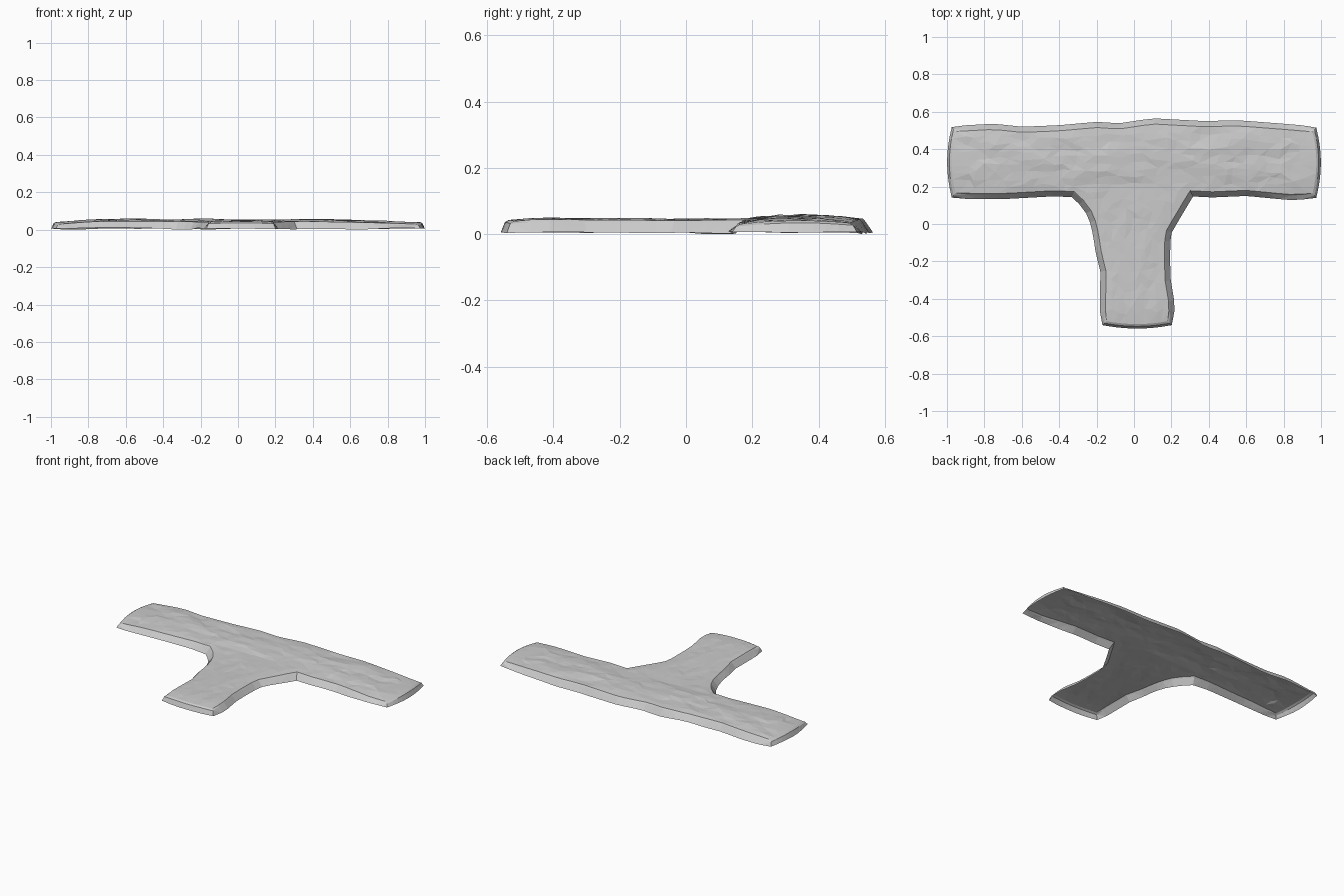
import bpy, bmesh, random
from mathutils import Vector, noise

if "Cube" in bpy.data.objects:
    bpy.data.objects.remove(bpy.data.objects["Cube"])
random.seed(4)


def span(a, b, n):
    return [a + (b - a) * i / n for i in range(n)]


def curve(points, t):
    """Piecewise linear value through (t, value) pairs."""
    if t <= points[0][0]:
        return points[0][1]
    for (a, va), (b, vb) in zip(points, points[1:]):
        if t <= b:
            return va + (vb - va) * (t - a) / (b - a)
    return points[-1][1]


# Outline of the top surface
END = .955
BACK = [(-.95, .495), (-.75, .506), (-.6, .49), (-.4, .498), (-.2, .516), (-.08, .508),
        (.1, .535), (.38, .52), (.55, .525), (.8, .506), (.95, .493)]
FRONT = [(-.95, .165), (-.7, .163), (-.43, .178), (-.32, .173), (.3, .178),
         (.42, .172), (.6, .18), (.83, .158), (.95, .163)]
STEM_LEFT = [(-.535, -.145), (-.48, -.152), (-.25, -.15), (-.15, -.175), (-.05, -.19),
             (.05, -.215), (.11, -.255), (.18, -.32)]
STEM_RIGHT = [(-.535, .175), (-.5, .186), (-.42, .186), (-.3, .166), (-.2, .163),
              (-.05, .165), (0, .193), (.18, .3)]
CREST = [(-.95, .038), (-.85, .046), (-.74, .053), (-.15, .053), (0, .051),
         (.45, .051), (.7, .046), (.95, .038)]
STEM_CREST = [(-.54, .041), (-.45, .049), (-.3, .047), (0, .045), (.18, .048)]

bm = bmesh.new()


def skin(grid):
    for low, high in zip(grid, grid[1:]):
        for a, b, c, d in zip(low, low[1:], high[1:], high):
            bm.faces.new((a, b, c, d))


# Crossbar surface, grain running along x
stations = span(-END, -.32, 11) + span(-.32, .3, 10) + span(.3, END, 11) + [END]
ROWS, STEPS = 9, 13
bar = []
for j in range(ROWS + 1):
    v = j / ROWS
    line = []
    for x in stations:
        y = curve(FRONT, x) * (1 - v) + curve(BACK, x) * v
        bulge = (1 - (2 * v - 1) ** 2) * .02
        px = x + (bulge if x == END else -bulge if x == -END else 0)
        z = curve(CREST, x) + .003 - .009 * abs(2 * v - 1.1) ** 2
        if 0 < j < ROWS and abs(x) < END:
            px += random.uniform(-.02, .02)
            y += random.uniform(-.01, .01)
            z += .006 * noise.noise(Vector((x * 4, y * 13, 2))) + random.uniform(-.002, .002)
        line.append(bm.verts.new((px, y, z)))
    bar.append(line)
skin(bar)

# Stem surface, sharing the front row of the crossbar, grain running along y
joint = bar[0][11:22]
last = len(joint) - 1
stem = [joint]
for j in range(1, STEPS + 1):
    y0 = .18 - .7 * j / STEPS
    left, right = curve(STEM_LEFT, y0), curve(STEM_RIGHT, y0)
    line = []
    for i in range(last + 1):
        u = i / last
        x, y = left + (right - left) * u, y0
        z = curve(STEM_CREST, y0) - .004 * abs(2 * u - 1) ** 3
        if j == STEPS:
            y -= .015 * (1 - (2 * u - 1) ** 2)
        elif 0 < i < last:
            x += random.uniform(-.007, .007)
            y += random.uniform(-.018, .018)
            z += .004 * noise.noise(Vector((x * 13, y * 4, 5))) + random.uniform(-.0015, .0015)
        line.append(bm.verts.new((x, y, z)))
    stem.append(line)
skin(stem[::-1])
for v in joint[1:-1]:
    v.co.z += .004 + random.uniform(-.002, .002)
    v.co.y += random.uniform(-.015, .015)


def boundary():
    return [e for e in bm.edges if e.is_boundary]


# Outward direction at every rim vertex
outward = {}
for e in boundary():
    a, b = e.verts
    d = (b.co - a.co).to_2d()
    n = Vector((d.y, -d.x)).normalized()
    if n.dot((e.link_faces[0].calc_center_median() - a.co).to_2d()) > 0:
        n = -n
    for v in e.verts:
        key = v.co.copy().freeze()
        outward[key] = outward.get(key, Vector((0, 0))) + n


def rim(side_offset, end_offset, height):
    """Extrude the open border outwards, mitred at corners, down to height(position)."""
    global outward
    moved = {}
    new = bmesh.ops.extrude_edge_only(bm, edges=boundary())["geom"]
    for v in [g for g in new if isinstance(g, bmesh.types.BMVert)]:
        n = outward[v.co.copy().freeze()]
        at_end = abs(v.co.x) > END - .005 or v.co.y < -.515
        out = n * 2 / n.length_squared * (end_offset if at_end else side_offset)
        v.co = (v.co.x + out.x, v.co.y + out.y, height(v.co))
        moved[v.co.copy().freeze()] = n
    outward = moved


# Narrow shoulder and sloping side; the slab is an open shell underneath
rim(.006, .012, lambda c: c.z - .007)
rim(.024, .012, lambda c: max(0, .005 + .011 * noise.noise(Vector((c.x * 4, c.y * 4, 1)))))
bmesh.ops.triangulate(bm, faces=bm.faces[:])
bmesh.ops.recalc_face_normals(bm, faces=bm.faces[:])

mesh = bpy.data.meshes.new("path_junction")
bm.to_mesh(mesh)
bm.free()
slab = bpy.data.objects.new("path_junction", mesh)
bpy.context.collection.objects.link(slab)

# Plain stone colour
stone = bpy.data.materials.new("light_grey_stone")
stone.use_nodes = True
colour = (.6, .6, .6, 1)
stone.diffuse_color = colour
stone.node_tree.nodes["Principled BSDF"].inputs["Base Color"].default_value = colour
mesh.materials.append(stone)
